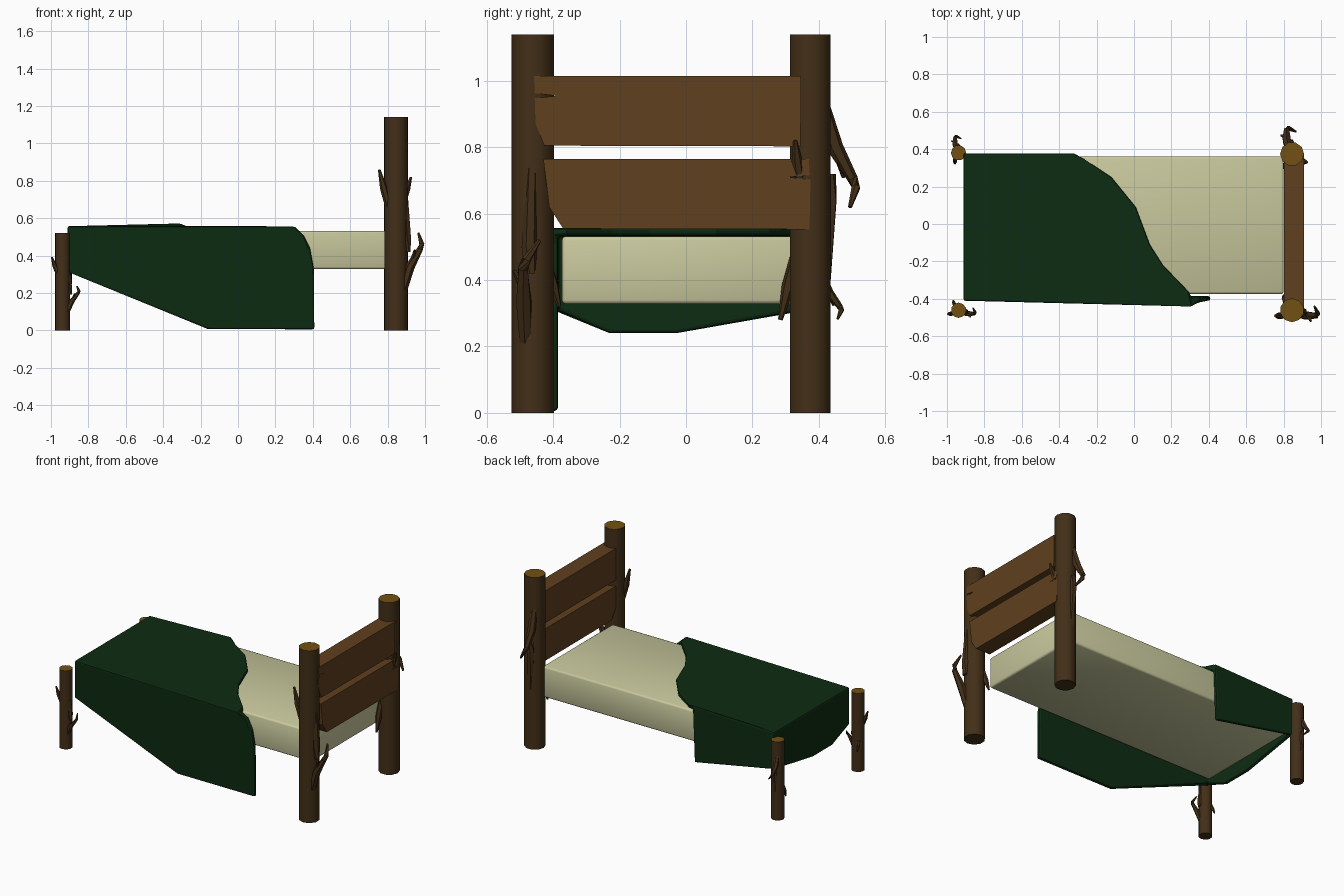
import bpy, bmesh
from math import cos, sin, pi, radians
from mathutils import Vector

if "Cube" in bpy.data.objects:
    bpy.data.objects.remove(bpy.data.objects["Cube"])


def mat(name, rgb):
    m = bpy.data.materials.new(name)
    m.diffuse_color = (*rgb, 1)
    m.use_nodes = True
    m.node_tree.nodes["Principled BSDF"].inputs["Base Color"].default_value = m.diffuse_color
    return m


BARK = mat("bark", (0.055, 0.028, 0.009))
CUT = mat("cut_wood", (0.17, 0.08, 0.006))
BOARD = mat("board", (0.115, 0.05, 0.013))
SHEET = mat("mattress", (0.58, 0.58, 0.34))
GREEN = mat("blanket", (0.004, 0.025, 0.006))


def make(name, bm, mats, smooth=None):
    bmesh.ops.recalc_face_normals(bm, faces=bm.faces)
    me = bpy.data.meshes.new(name)
    bm.to_mesh(me)
    bm.free()
    for m in mats:
        me.materials.append(m)
    ob = bpy.data.objects.new(name, me)
    bpy.context.collection.objects.link(ob)
    if smooth:
        bpy.ops.object.select_all(action='DESELECT')
        ob.select_set(True)
        bpy.context.view_layer.objects.active = ob
        bpy.ops.object.shade_smooth_by_angle(angle=radians(smooth))
    return ob


def tube(bm, path, radii, sides):
    """Closed tapered tube along a path."""
    pts = [Vector(p) for p in path]
    rings = []
    for i, (p, r) in enumerate(zip(pts, radii)):
        d = pts[min(i + 1, len(pts) - 1)] - pts[max(i - 1, 0)]
        q = d.to_track_quat('Z', 'Y')
        rings.append([bm.verts.new(p + q @ Vector((r * cos(a), r * sin(a), 0)))
                      for a in (2 * pi * (k + .5) / sides for k in range(sides))])
    for a, b in zip(rings, rings[1:]):
        for k in range(sides):
            n = (k + 1) % sides
            bm.faces.new((a[k], a[n], b[n], b[k]))
    bm.faces.new(rings[0][::-1])
    bm.faces.new(rings[-1])


# Log posts with broken twigs; the back ones are the same log turned upside down
H = 1.14


def post(name, x, y, sxy, height, flip):
    bm = bmesh.new()
    tube(bm, [(0, 0, 0), (0, 0, H)], [.064, .064], 10)
    # crooked main twig, its long root ridge and a side stub
    tube(bm, [(.035, -.02, .2), (.075, -.028, .34), (.128, -.03, .435), (.138, -.02, .46), (.12, .02, .52)],
         [.02, .025, .016, .014, .006], 6)
    tube(bm, [(.09, -.028, .38), (.10, -.058, .43)], [.015, .006], 5)
    tube(bm, [(.06, -.01, .42), (.058, -.01, .5), (.04, 0, .86)], [.018, .024, .015], 6)
    # small twigs
    tube(bm, [(-.04, -.025, .66), (-.066, -.03, .76), (-.09, -.03, .86)], [.018, .02, .007], 6)
    tube(bm, [(-.03, .04, .45), (-.04, .062, .38), (-.045, .08, .32)], [.018, .016, .006], 6)
    for v in bm.verts:
        c = v.co
        if flip:
            c = Vector((c.y, c.x, H - c.z))
        v.co = (x + c.x * sxy, y + c.y * sxy, c.z * height / H)
    bm.normal_update()
    for f in bm.faces:
        if f.calc_center_median().z > height - .001:
            f.material_index = 1
    make(name, bm, [BARK, CUT], 40)


post("front_head_post", .845, -.461, 1, H, False)
post("back_head_post", .845, .374, 1, H, True)
post("front_foot_post", -.938, -.461, .64, .52, False)
post("back_foot_post", -.938, .38, .64, .52, True)


# Rough headboard planks: chipped outlines with a crack, extruded along x
def plank(name, outline):
    bm = bmesh.new()
    f = bm.faces.new([bm.verts.new((.803, y, z)) for y, z in outline])
    r = bmesh.ops.extrude_face_region(bm, geom=[f])
    bmesh.ops.translate(bm, vec=(.106, 0, 0),
                        verts=[v for v in r['geom'] if isinstance(v, bmesh.types.BMVert)])
    make(name, bm, [BOARD])


plank("upper_plank", [(-.458, 1.015), (-.456, .963), (-.39, .955), (-.456, .948), (-.453, .87),
                      (-.427, .805), (.345, .803), (.347, 1.015)])
plank("lower_plank", [(-.43, .765), (-.412, .62), (-.37, .555), (.372, .553), (.375, .703),
                      (.31, .71), (.373, .716), (.37, .765)])

# Mattress
bm = bmesh.new()
bmesh.ops.create_cube(bm, size=1)
for v in bm.verts:
    v.co = (-.045 + v.co.x * 1.69, -.0065 + v.co.y * .735, .43 + v.co.z * .204)
bmesh.ops.bevel(bm, geom=bm.edges[:], offset=.012, segments=2, profile=.5, affect='EDGES')
make("mattress", bm, [SHEET], 50)

# Blanket: top sheet folded over front, foot and back, then thickened
X0, Y0, Y1, Z = -.888, -.386, .354, .533
bm = bmesh.new()


def V(*p):
    return bm.verts.new(p)


fl, bl = V(X0, Y0, Z), V(X0, Y1, Z)
flb, blb = V(X0, Y0, .31), V(X0, Y1, .31)
fr, br = V(.31, Y0, Z), V(-.31, Y1, Z)
edge = [V(x, y, Z) for x, y in ((.29, -.36), (.155, -.22), (.085, -.11), (.01, .09),
                                (-.12, .25), (-.26, .343))]
bm.faces.new([fl, fr] + edge + [br, bl])
bm.faces.new([fr, fl, flb] + [V(x, Y0, z) for x, z in (
    (-.16, .007), (.408, .006), (.405, .33), (.385, .44), (.35, .51))])
bm.faces.new([bl, br, V(-.325, Y1, .2), blb])
bm.faces.new([fl, bl, blb, V(X0, -.03, .24), V(X0, -.23, .24), flb])
blanket = make("blanket", bm, [GREEN])
# folded normals must point outwards before thickening
if blanket.data.polygons[0].normal.z < 0:
    blanket.data.flip_normals()
s = blanket.modifiers.new("thickness", 'SOLIDIFY')
s.thickness, s.offset, s.use_even_offset = .024, 1, True
b = blanket.modifiers.new("soft_folds", 'BEVEL')
b.width, b.segments, b.limit_method, b.angle_limit = .01, 2, 'ANGLE', radians(50)
